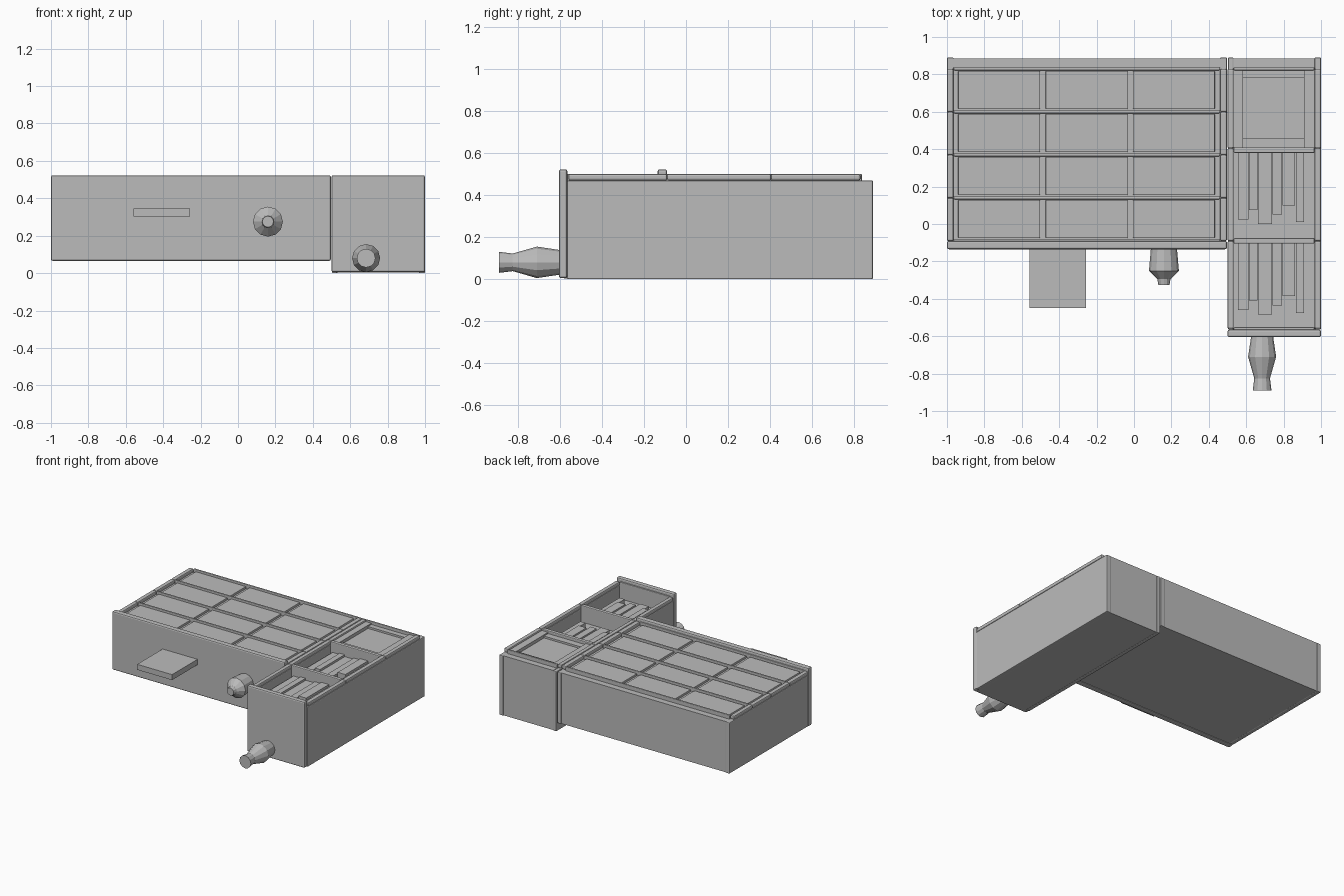
import bpy, math

if "Cube" in bpy.data.objects:
    bpy.data.objects.remove(bpy.data.objects["Cube"])

grey = bpy.data.materials.new("plain grey")
grey.diffuse_color = (0.5, 0.5, 0.5, 1)
grey.use_nodes = True
grey.node_tree.nodes["Principled BSDF"].inputs["Base Color"].default_value = grey.diffuse_color


def finish(ob, bevel=0.0):
    ob.data.materials.append(grey)
    if bevel:
        m = ob.modifiers.new("bevel", 'BEVEL')
        m.width = bevel
        m.segments = 2
    return ob


def box(name, x0, x1, y0, y1, z0, z1, bevel=0.0):
    """Axis-aligned box from its limits."""
    v = [(x, y, z) for z in (z0, z1) for y in (y0, y1) for x in (x0, x1)]
    f = [(0, 2, 3, 1), (4, 5, 7, 6), (0, 1, 5, 4),
         (1, 3, 7, 5), (3, 2, 6, 7), (2, 0, 4, 6)]
    me = bpy.data.meshes.new(name)
    me.from_pydata(v, [], f)
    ob = bpy.data.objects.new(name, me)
    bpy.context.collection.objects.link(ob)
    return finish(ob, bevel)


def lathe_y(name, cx, cz, profile, n=12):
    """Faceted turned part along y; profile holds (y, radius)."""
    v, f = [], []
    for y, r in profile:
        for i in range(n):
            a = 2 * math.pi * i / n
            v.append((cx + r * math.cos(a), y, cz + r * math.sin(a)))
    for k in range(len(profile) - 1):
        for i in range(n):
            j = (i + 1) % n
            f.append((k * n + i, k * n + j, (k + 1) * n + j, (k + 1) * n + i))
    f.append(tuple(reversed(range(n))))
    f.append(tuple(range((len(profile) - 1) * n, len(profile) * n)))
    me = bpy.data.meshes.new(name)
    me.from_pydata(v, [], f)
    ob = bpy.data.objects.new(name, me)
    bpy.context.collection.objects.link(ob)
    return finish(ob)


TOP, RIM = 0.47, 0.50

# Wide left drawer: core, side walls, front panel
box("wide_drawer_body", -0.97, 0.465, -0.10, 0.885, 0.072, TOP)
box("wide_drawer_left_wall", -1.0, -0.965, -0.09, 0.89, 0.07, TOP, 0.006)
box("wide_drawer_right_wall", 0.46, 0.497, -0.09, 0.89, 0.07, TOP, 0.006)
box("wide_drawer_front", -1.0, 0.497, -0.135, -0.09, 0.065, 0.523, 0.01)

# Rows of shallow panels with segmented rim and cross bars
rows = [-0.09, 0.14, 0.37, 0.60, 0.83]
for y0, y1 in zip(rows, rows[1:]):
    box("wide_rim_left", -1.0, -0.965, y0, y1, TOP, RIM, 0.008)
    box("wide_rim_right", 0.46, 0.497, y0, y1, TOP, RIM, 0.008)
    for x0 in (-0.94, -0.472, -0.005):
        box("compartment_panel", x0, x0 + 0.437, y0 + 0.015, y1 - 0.012,
            TOP - 0.01, 0.487, 0.003)
for y in rows:
    box("wide_cross_bar", -0.965, 0.46, y - 0.008, y + 0.008, TOP - 0.01, RIM, 0.005)

# Plate handle and knob on the wide drawer
box("plate_handle", -0.56, -0.257, -0.45, -0.12, 0.302, 0.345)
lathe_y("wide_drawer_knob", 0.16, 0.275,
        [(-0.12, 0.07), (-0.135, 0.07), (-0.25, 0.08), (-0.295, 0.035), (-0.325, 0.03)])

# Narrow right drawer: floor, walls, front panel
FLOOR = 0.37
box("narrow_drawer_floor", 0.525, 0.97, -0.58, 0.885, 0.003, FLOOR)
box("narrow_drawer_left_wall", 0.503, 0.533, -0.565, 0.89, 0.0, TOP, 0.006)
box("narrow_drawer_right_wall", 0.965, 1.0, -0.565, 0.89, 0.0, TOP, 0.006)
box("narrow_drawer_front", 0.5, 1.0, -0.605, -0.565, 0.005, 0.523, 0.01)
box("narrow_back_block", 0.525, 0.97, 0.40, 0.885, FLOOR - 0.01, 0.462)
box("narrow_back_ledge", 0.533, 0.965, 0.83, 0.885, 0.45, TOP)
sections = [-0.56, -0.09, 0.405, 0.83]
for y0, y1 in zip(sections, sections[1:]):
    box("narrow_rim_left", 0.5, 0.533, y0, y1, TOP, RIM, 0.008)
    box("narrow_rim_right", 0.965, 1.0, y0, y1, TOP, RIM, 0.008)
for y in (-0.09, 0.395):
    box("narrow_cross_bar", 0.533, 0.965, y - 0.015, y + 0.015, FLOOR - 0.01, RIM, 0.006)
box("narrow_front_lip", 0.533, 0.965, -0.567, -0.552, FLOOR - 0.01, RIM, 0.005)
box("narrow_back_lip", 0.533, 0.965, 0.822, 0.838, TOP - 0.01, RIM, 0.005)

# Framed tray in the rear section
for x0, x1 in ((0.533, 0.582), (0.91, 0.965)):
    box("tray_side", x0, x1, 0.41, 0.825, 0.45, 0.487)
for y0, y1 in ((0.41, 0.46), (0.78, 0.825)):
    box("tray_end", 0.582, 0.91, y0, y1, 0.45, 0.477)

# Upright strips lying in the two front sections: x range, length, height
strips = [(0.555, 0.612, 0.355, 0.42), (0.616, 0.66, 0.305, 0.43),
          (0.662, 0.737, 0.38, 0.415), (0.74, 0.792, 0.33, 0.425),
          (0.795, 0.862, 0.28, 0.435), (0.866, 0.91, 0.37, 0.42)]
for y in (-0.105, 0.38):
    for x0, x1, length, z in strips:
        box("tray_strip", x0, x1, y - length, y + 0.005, FLOOR - 0.01, z)

# Turned handle on the narrow drawer
lathe_y("narrow_drawer_handle", 0.685, 0.08,
        [(-0.59, 0.058), (-0.61, 0.06), (-0.71, 0.075), (-0.825, 0.042), (-0.89, 0.05)])
